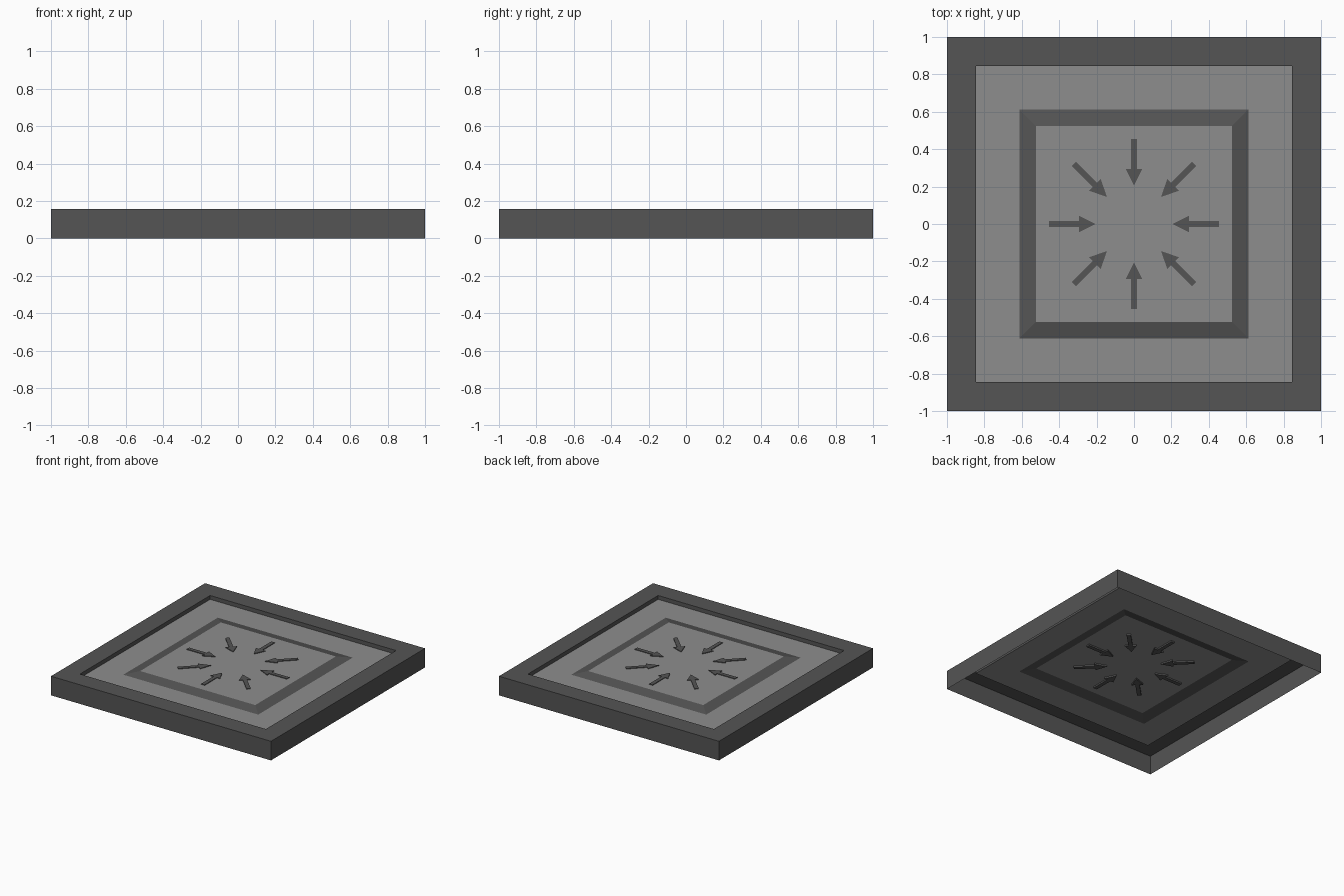
import bpy, bmesh, math
from mathutils import Matrix

if "Cube" in bpy.data.objects:
    bpy.data.objects.remove(bpy.data.objects["Cube"])

TOP, FLOOR, PANEL = 0.157, 0.125, 0.145


def material(name, v):
    m = bpy.data.materials.new(name)
    m.diffuse_color = (v, v, v, 1)
    m.use_nodes = True
    m.node_tree.nodes["Principled BSDF"].inputs["Base Color"].default_value = m.diffuse_color
    return m


dark = material("dark_grey", 0.09)
light = material("light_grey", 0.27)


def finish(bm, name, mat):
    mesh = bpy.data.meshes.new(name)
    bm.to_mesh(mesh)
    bm.free()
    mesh.materials.append(mat)
    ob = bpy.data.objects.new(name, mesh)
    bpy.context.collection.objects.link(ob)
    return ob


def square_sheet(name, profile, mat, fill=False):
    """Sweep a (half width, z) profile around a square, outside to inside."""
    bm = bmesh.new()
    loops = [[bm.verts.new((sx * h, sy * h, z))
              for sx, sy in ((-1, -1), (1, -1), (1, 1), (-1, 1))]
             for h, z in profile]
    for a, b in zip(loops, loops[1:]):
        for i in range(4):
            j = (i + 1) % 4
            bm.faces.new((a[i], a[j], b[j], b[i]))
    if fill:
        bm.faces.new(loops[-1])
    return finish(bm, name, mat)


# Open-bottomed frame: outer wall, flat rim, recess wall
square_sheet("frame", [(1, 0), (1, TOP), (0.845, TOP), (0.845, FLOOR)], dark)
# Recessed floor around the raised panel
square_sheet("recessed_floor", [(0.845, FLOOR), (0.613, FLOOR)], light)
# Sloped border up to the panel
square_sheet("sloped_border", [(0.613, FLOOR), (0.523, PANEL)], dark)
# Centre panel
square_sheet("centre_panel", [(0.523, PANEL)], light, fill=True)


# Eight thin arrows pointing at the centre, set through the panel
def arrow(index):
    half = [(0.205, 0), (0.295, 0.044), (0.295, 0.016), (0.455, 0.016)]
    outline = half + [(x, -y) for x, y in reversed(half[1:])]
    bm = bmesh.new()
    face = bm.faces.new([bm.verts.new((x, y, 0.133)) for x, y in outline])
    ext = bmesh.ops.extrude_face_region(bm, geom=[face])
    top = [v for v in ext["geom"] if isinstance(v, bmesh.types.BMVert)]
    bmesh.ops.translate(bm, verts=top, vec=(0, 0, 0.017))
    bmesh.ops.recalc_face_normals(bm, faces=bm.faces)
    bm.transform(Matrix.Rotation(index * math.pi / 4, 4, 'Z'))
    finish(bm, f"arrow_{index + 1}", dark)


for k in range(8):
    arrow(k)
